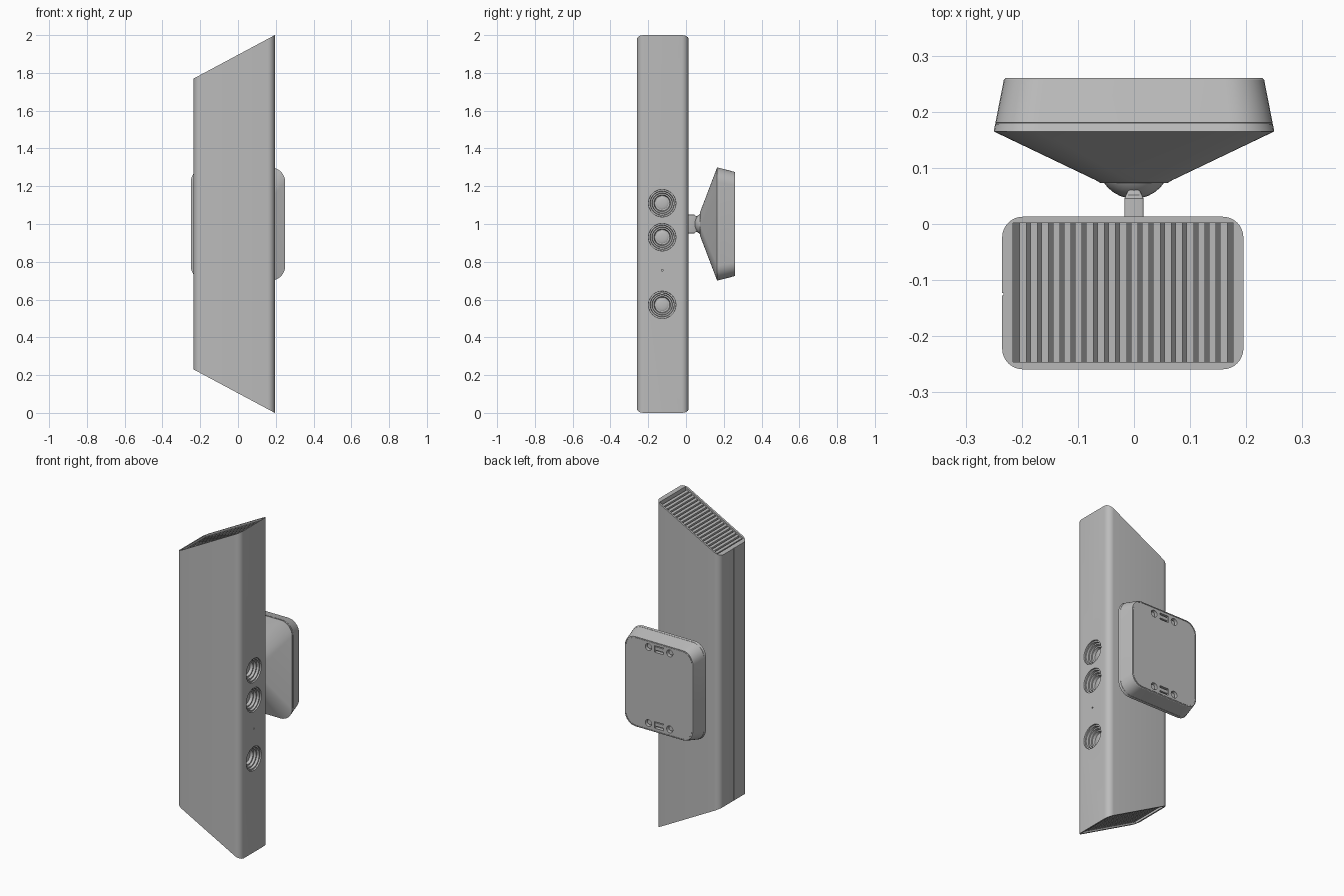
import bpy, bmesh
from math import sin, cos, pi, radians

if "Cube" in bpy.data.objects:
    bpy.data.objects.remove(bpy.data.objects["Cube"])


def material(name, v):
    m = bpy.data.materials.new(name)
    m.diffuse_color = (v, v, v, 1)
    m.use_nodes = True
    m.node_tree.nodes["Principled BSDF"].inputs["Base Color"].default_value = m.diffuse_color
    return m


GREY = material("grey_plastic", 0.5)
DARK = material("dark_vent", 0.16)


def rounded(hx, hy, r, n=8):
    """Rounded rectangle outline as 2D points."""
    pts = []
    for k, (sx, sy) in enumerate(((1, 1), (-1, 1), (-1, -1), (1, -1))):
        for i in range(n + 1):
            a = (k + i / n) * pi / 2
            pts.append((sx * (hx - r) + r * cos(a), sy * (hy - r) + r * sin(a)))
    return pts


def circle(r, n=40):
    return [(r * cos(2 * pi * i / n), r * sin(2 * pi * i / n)) for i in range(n)]


def loft(name, rings, mat=GREY):
    """Skin a stack of equal-length rings and cap both ends."""
    bm = bmesh.new()
    vr = [[bm.verts.new(p) for p in ring] for ring in rings]
    n = len(vr[0])
    for a, b in zip(vr, vr[1:]):
        for i in range(n):
            bm.faces.new((a[i], a[(i + 1) % n], b[(i + 1) % n], b[i]))
    bm.faces.new(vr[0])
    bm.faces.new(vr[-1])
    bmesh.ops.recalc_face_normals(bm, faces=bm.faces)
    me = bpy.data.meshes.new(name)
    bm.to_mesh(me)
    bm.free()
    me.materials.append(mat)
    ob = bpy.data.objects.new(name, me)
    bpy.context.collection.objects.link(ob)
    return ob


def activate(ob):
    bpy.ops.object.select_all(action='DESELECT')
    ob.select_set(True)
    bpy.context.view_layer.objects.active = ob


def smooth(ob):
    activate(ob)
    bpy.ops.object.shade_smooth_by_angle(angle=radians(30))


def cut(ob, cutter):
    m = ob.modifiers.new("cut", 'BOOLEAN')
    m.operation, m.solver, m.object = 'DIFFERENCE', 'EXACT', cutter
    activate(ob)
    bpy.ops.object.modifier_apply(modifier=m.name)
    bpy.data.objects.remove(cutter)


def slope(x):
    """Height of the slanted top end at x."""
    return 2 - 0.23 * (0.195 - x) / 0.43


def prism(name, outline, low, high, flip=False, mat=GREY):
    """Vertical prism whose ends are offsets of the slanted end."""
    f = (lambda z: 2 - z) if flip else (lambda z: z)
    return loft(name, [[(x, y, f(slope(x) + d)) for x, y in outline] for d in (low, high)], mat)


def rect(x0, x1, y0, y1):
    return [(x0, y0), (x1, y0), (x1, y1), (x0, y1)]


def box(name, x, y, z):
    return loft(name, [[(px, py, pz) for px, py in rect(*x, *y)] for pz in z])


def disc(name, x, z, r, y0, y1):
    return loft(name, [[(x + a, y, z + b) for a, b in circle(r, 24)] for y in (y0, y1)])


def ball(name, loc, r, scale=(1, 1, 1)):
    bpy.ops.mesh.primitive_uv_sphere_add(segments=32, ring_count=16, radius=r, location=loc)
    ob = bpy.context.object
    ob.name, ob.scale = name, scale
    ob.data.materials.append(GREY)
    smooth(ob)


# Upright bar with slanted ends
outline = [(x - 0.02, y - 0.123) for x, y in rounded(0.215, 0.136, 0.037)]
body = loft("sensor_bar", [[(x, y, 2 - slope(x)) for x, y in outline],
                           [(x, y, slope(x)) for x, y in outline]])

# Vent recesses with a dark floor and slats in both ends
for flip, tag in ((False, "top"), (True, "bottom")):
    cut(body, prism("vent_cutter", rect(-0.216, 0.177, -0.246, 0.002), -0.05, 0.1, flip))
    prism(f"{tag}_vent_floor", rect(-0.2155, 0.1765, -0.2455, 0.0015), -0.055, -0.048, flip, DARK)
    for i in range(19):
        x = -0.2045 + i * 0.0199
        prism(f"{tag}_slat_{i}", rect(x, x + 0.0125, -0.247, 0.003), -0.052, -0.01, flip)

# Shallow seam down the narrow side
cut(body, box("seam_cutter", (-0.25, -0.2325), (-0.127, -0.123), (-0.1, 2.1)))

# Stepped lens wells with glass
steps = ((0.21, .074), (0.186, .072), (0.186, .064), (0.172, .062), (0.172, .054),
         (0.158, .052), (0.158, .044), (0.142, .040))
for i, z in enumerate((1.11, 0.93, 0.572)):
    cut(body, loft("lens_cutter", [[(x, -0.126 + a, z + b) for a, b in circle(r)]
                                   for x, r in steps]))
    ball(f"lens_{i}", (0.14, -0.126, z), 0.034, (0.2, 1, 1))
cut(body, loft("led_cutter", [[(x, -0.126 + a, 0.755 + b) for a, b in circle(0.005, 16)]
                              for x in (0.187, 0.21)]))
smooth(body)

# Flared mounting base, from the neck to the back cover
profile = ((.073, .060, .060, .0595), (.078, .068, .072, .058), (.165, .250, .300, .078),
           (.178, .2475, .2965, .078), (.1785, .2465, .2955, .0775), (.180, .2465, .2955, .0775),
           (.1805, .247, .296, .077), (.257, .232, .276, .072), (.260, .229, .273, .070),
           (.260, .2245, .2685, .068), (.2575, .2245, .2685, .068), (.2575, .222, .266, .067),
           (.2595, .222, .266, .067))
base = loft("mount_base", [[(x, y, 1 + z) for x, z in rounded(hx, hz, r)]
                           for y, hx, hz, r in profile])

# Clip pockets at the top and bottom of the back cover
for s, tag in ((1, "upper"), (-1, "lower")):
    zc = 1 + s * 0.232
    for x in (-0.072, 0.072):
        cut(base, disc("hole_cutter", x, zc, 0.021, 0.238, 0.28))
        smooth(disc(f"{tag}_screw", x, zc, 0.015, 0.23, 0.247))
    cut(base, box("clip_cutter", (-0.03, 0.03), (0.238, 0.28), (zc - 0.02, zc + 0.02)))
    box(f"{tag}_clip", (-0.031, 0.031), (0.23, 0.255), (zc - 0.008, zc + 0.012))
smooth(base)

# Neck and ball joint
ball("ball_joint", (0, 0.11, 1), 0.065)
neck = loft("neck", [[(x, y, 1 + z) for x, z in rounded(hx, hz, 0.004, 4)]
                     for y, hx, hz in ((0.0, .017, .05), (0.045, .017, .05),
                                       (0.052, .014, .042), (0.07, .005, .04))])
smooth(neck)
